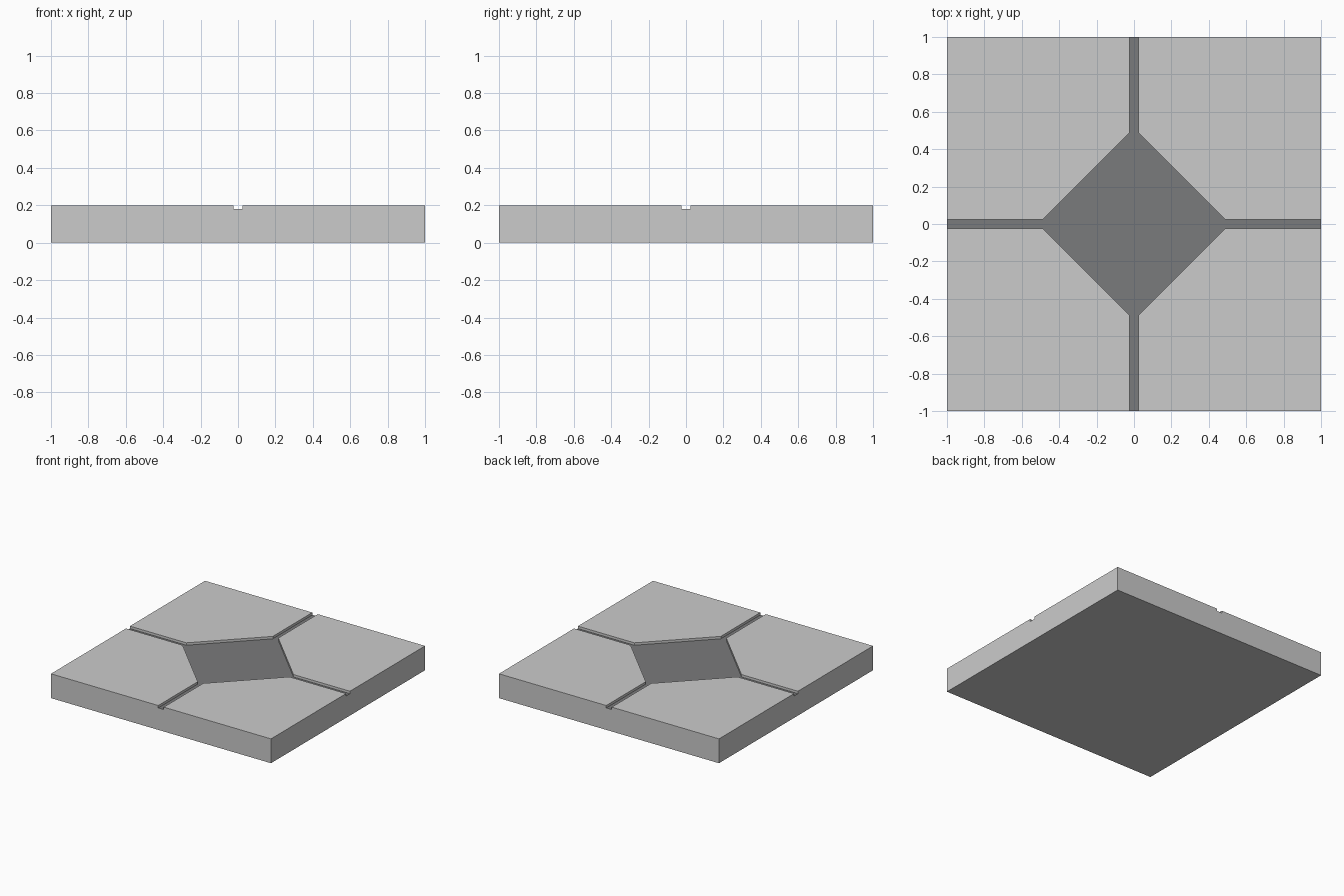
import bpy, bmesh
from mathutils import Matrix, Vector

if "Cube" in bpy.data.objects:
    bpy.data.objects.remove(bpy.data.objects["Cube"])

TOP, FLOOR = 0.2, 0.18      # slab top and channel floor heights
G, TIP = 0.025, 0.487       # channel half width, diamond tip reach

bm = bmesh.new()


def face(points, mat=0):
    f = bm.faces.new([bm.verts.new(p) for p in points])
    f.material_index = mat


def at(points, z):
    return [Vector((p.x, p.y, z)) for p in points]


floor_outline = []
for i in range(4):
    rot = Matrix.Rotation(i * 1.5707963267948966, 3, 'Z')
    # Inner edge of one raised corner panel
    edge = [rot @ Vector(p) for p in
            ((1, G, 0), (TIP, G, 0), (G, TIP, 0), (G, 1, 0))]
    corner = rot @ Vector((1, 1, 0))
    floor_outline += edge

    # Raised panel top
    face(at([edge[0], corner, edge[3], edge[2], edge[1]], TOP))
    # Channel and diamond walls
    for a, b in zip(edge, edge[1:]):
        face(at([a, b], FLOOR) + at([b, a], TOP))
    # Notched slab side
    side = [(1, -1, 0), (1, 1, 0), (1, 1, TOP), (1, G, TOP),
            (1, G, FLOOR), (1, -G, FLOOR), (1, -G, TOP), (1, -1, TOP)]
    face([rot @ Vector(p) for p in side])

# Dark recessed floor and underside
face(at(floor_outline, FLOOR), 1)
face([(-1, -1, 0), (-1, 1, 0), (1, 1, 0), (1, -1, 0)])

bmesh.ops.remove_doubles(bm, verts=bm.verts, dist=1e-4)
bmesh.ops.recalc_face_normals(bm, faces=bm.faces)

mesh = bpy.data.meshes.new("floor_tile")
bm.to_mesh(mesh)
bm.free()
for name, v in (("tile_grey", 0.8), ("recess_dark_grey", 0.2)):
    mat = bpy.data.materials.new(name)
    mat.diffuse_color = (v * 0.97, v * 0.98, v, 1) if v < 0.5 else (v, v, v, 1)
    mat.use_nodes = True
    mat.node_tree.nodes["Principled BSDF"].inputs["Base Color"].default_value = mat.diffuse_color
    mesh.materials.append(mat)
bpy.context.collection.objects.link(bpy.data.objects.new("floor_tile", mesh))
